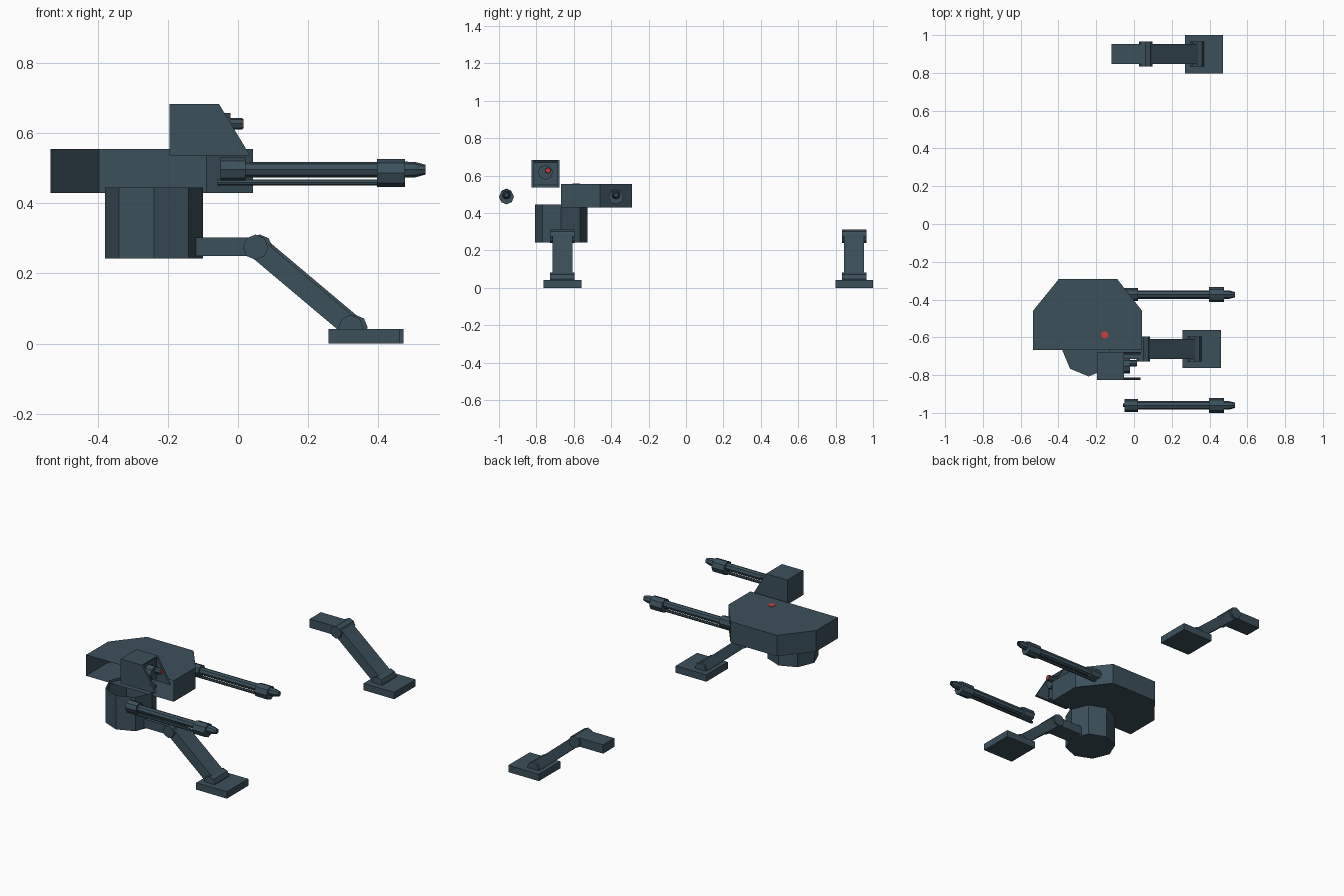
import bpy, bmesh, math
from mathutils import Vector, Matrix

if "Cube" in bpy.data.objects:
    bpy.data.objects.remove(bpy.data.objects["Cube"])


def material(name, rgb):
    m = bpy.data.materials.new(name)
    m.diffuse_color = (*rgb, 1)
    m.use_nodes = True
    m.node_tree.nodes["Principled BSDF"].inputs["Base Color"].default_value = m.diffuse_color
    return m


SLATE = material("slate", (0.045, 0.080, 0.105))
RED = material("red", (0.60, 0.045, 0.045))


def finish(name, bm, mat=SLATE):
    bmesh.ops.recalc_face_normals(bm, faces=bm.faces)
    me = bpy.data.meshes.new(name)
    bm.to_mesh(me)
    bm.free()
    me.materials.append(mat)
    ob = bpy.data.objects.new(name, me)
    bpy.context.collection.objects.link(ob)
    return ob


def box(name, lo, hi):
    lo, hi = Vector(lo), Vector(hi)
    bm = bmesh.new()
    bmesh.ops.create_cube(bm, size=1)
    for v in bm.verts:
        v.co = (lo + hi) / 2 + v.co * (hi - lo)
    return finish(name, bm)


def prism(name, points, offset, caps=(True, True)):
    """Extrude a polygon along offset, optionally leaving sides out."""
    bm = bmesh.new()
    a = [bm.verts.new(p) for p in points]
    b = [bm.verts.new(Vector(p) + Vector(offset)) for p in points]
    n = len(a)
    for i in range(n):
        bm.faces.new((a[i], a[(i + 1) % n], b[(i + 1) % n], b[i]))
    if caps[0]:
        bm.faces.new(a)
    if caps[1]:
        bm.faces.new(b)
    return bm


def lathe(name, axis, centre, rings, sides=8, mat=SLATE, caps=(True, True)):
    """Stack (position, radius) rings along an axis through centre."""
    def point(t, r, i):
        a = 2 * math.pi * i / sides
        u, v = r * math.cos(a), r * math.sin(a)
        p = {"x": (t, u, v), "y": (u, t, v), "z": (u, v, t)}[axis]
        return Vector(centre) + Vector(p)
    bm = bmesh.new()
    loops = [[bm.verts.new(point(t, r, i)) for i in range(sides)] for t, r in rings]
    for a, b in zip(loops, loops[1:]):
        for i in range(sides):
            j = (i + 1) % sides
            bm.faces.new((a[i], a[j], b[j], b[i]))
    if caps[0]:
        bm.faces.new(loops[0])
    if caps[1]:
        bm.faces.new(loops[-1])
    return finish(name, bm, mat)


# Half hull, open on the cut side facing the front
CUT = -0.667
outline = [(-0.535, CUT), (-0.535, -0.46), (-0.397, -0.29),
           (-0.09, -0.29), (0.043, -0.46), (0.043, CUT)]
bm = prism("hull", [(x, y, 0.43) for x, y in outline], (0, 0, 0.125))
cut_faces = [f for f in bm.faces if all(abs(v.co.y - CUT) < 1e-4 for v in f.verts)]
bmesh.ops.delete(bm, geom=cut_faces, context="FACES")
finish("hull_half", bm)
lathe("hull_light", "z", (-0.155, -0.588, 0.552), [(0, 0.02), (0.006, 0.02)], 8, RED)

# Eight-sided swivel drum, open at the top
lathe("swivel_drum", "z", (-0.24, CUT, 0), [(0.243, 0.14), (0.445, 0.14)], 8,
      caps=(True, False))

# Sensor head: block, sloping cheeks, lens with offset red-tipped tube
Y0, Y1 = -0.827, -0.677
head = box("sensor_head", (-0.195, Y0, 0.537), (-0.054, Y1, 0.683))
bm = bmesh.new()
bm.from_mesh(head.data)
front = [f for f in bm.faces if f.normal.x > 0.9]
bmesh.ops.inset_region(bm, faces=front, thickness=0.018)
bmesh.ops.translate(bm, verts=list(front[0].verts), vec=(-0.01, 0, 0))
bm.to_mesh(head.data)
bm.free()
for name, y in (("left_cheek", Y0), ("right_cheek", Y1 - 0.014)):
    finish(name, prism(name, [(-0.054, y, 0.537), (0.034, y, 0.537), (-0.054, y, 0.683)],
                       (0, 0.014, 0)))
lathe("lens_housing", "x", (0, -0.752, 0.617), [(-0.07, 0.04), (-0.022, 0.04)], 8)
lathe("lens_tube", "x", (0, -0.738, 0.627), [(-0.03, 0.017), (0.013, 0.017)], 8)
lathe("lens_tip", "x", (0, -0.738, 0.627), [(0.013, 0.014), (0.015, 0.013)], 8, RED)

# Two guns, mirrored about the cut plane
for side, y in (("front", -0.96), ("back", -0.374)):
    c = (0, y, 0.496)
    lathe(side + "_gun_breech", "x", c, [(-0.05, 0.034), (0.022, 0.034)])
    lathe(side + "_gun_barrel", "x", c, [(0.0, 0.022), (0.42, 0.022)])
    lathe(side + "_gun_rod", "x", (0, y, 0.46), [(-0.058, 0.0085), (0.42, 0.0085)])
    lathe(side + "_gun_collar", "x", (0, y, 0.486), [(0.397, 0.04), (0.477, 0.04)])
    lathe(side + "_gun_muzzle", "x", c, [(0.47, 0.023), (0.505, 0.022), (0.535, 0.014),
                                         (0.535, 0.009), (0.50, 0.009)])

# Two legs: upper link, knee, strut, ankle and foot plate
for side, x, y in (("front", 0.0, -0.661), ("back", 0.012, 0.899)):
    knee, ankle = Vector((x + 0.05, y, 0.275)), Vector((x + 0.322, y, 0.046))
    w = 0.053
    box(side + "_leg_link", (x - 0.132, y - w, 0.25), (x + 0.05, y + w, 0.302))
    for joint, c in (("knee", knee), ("ankle", ankle)):
        lathe(f"{side}_leg_{joint}", "y", c, [(-0.066, 0.036), (0.066, 0.036)])
    d = ankle - knee
    strut = box(side + "_leg_strut", (-d.length / 2, -w, -0.029), (d.length / 2, w, 0.029))
    angle = math.atan2(-d.z, d.x)
    strut.data.transform(Matrix.Translation((knee + ankle) / 2) @ Matrix.Rotation(angle, 4, "Y"))
    box(side + "_leg_foot", (x + 0.258, y - 0.101, 0), (x + 0.46, y + 0.101, 0.041))
